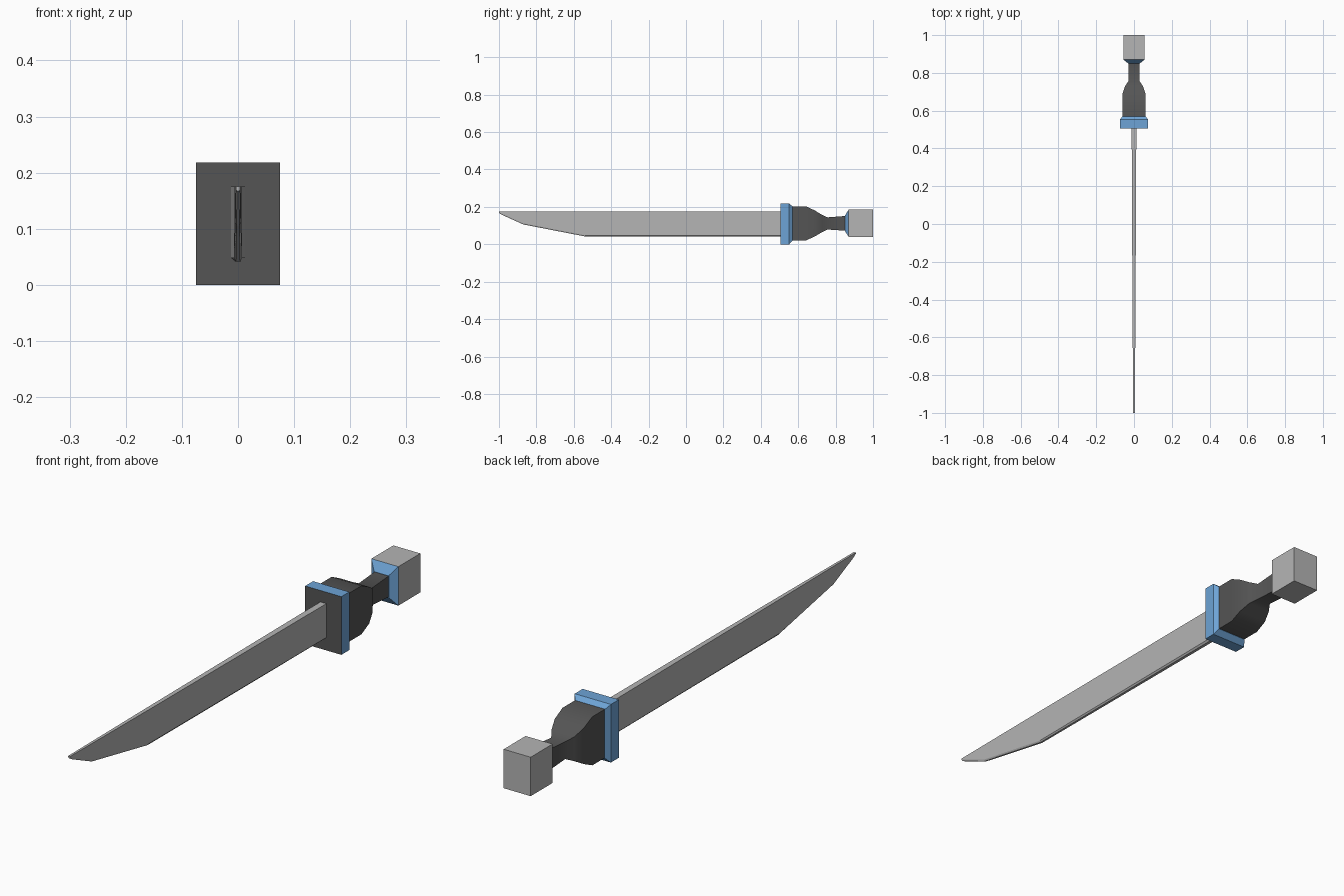
import bpy, bmesh, math

if "Cube" in bpy.data.objects:
    bpy.data.objects.remove(bpy.data.objects["Cube"])


def material(name, rgb):
    m = bpy.data.materials.new(name)
    m.diffuse_color = (*rgb, 1)
    m.use_nodes = True
    m.node_tree.nodes["Principled BSDF"].inputs["Base Color"].default_value = m.diffuse_color
    return m


STEEL = material("steel grey", (0.46, 0.46, 0.46))
DARK = material("dark grey", (0.09, 0.09, 0.09))
BLUE = material("blue", (0.155, 0.37, 0.67))


def loft(name, rings, mats, rule=None, smooth=False):
    """Join rings of points along y into a closed solid; rule(face) picks the material."""
    bm = bmesh.new()
    loops = [[bm.verts.new(p) for p in ring] for ring in rings]
    for a, b in zip(loops, loops[1:]):
        n = len(a)
        for i in range(n):
            bm.faces.new((a[i], a[(i + 1) % n], b[(i + 1) % n], b[i]))
    bm.faces.new(loops[0])
    bm.faces.new(loops[-1])
    bmesh.ops.recalc_face_normals(bm, faces=bm.faces)
    for f in bm.faces:
        f.smooth = smooth
        if rule:
            f.material_index = rule(f)
    me = bpy.data.meshes.new(name)
    bm.to_mesh(me)
    bm.free()
    for m in mats:
        me.materials.append(m)
    if smooth:
        me.set_sharp_from_angle(angle=math.radians(35))
    ob = bpy.data.objects.new(name, me)
    bpy.context.collection.objects.link(ob)
    return ob


def rect(y, hw, z0, z1):
    return [(-hw, y, z0), (hw, y, z0), (hw, y, z1), (-hw, y, z1)]


def blade_ring(y, zb, hw):
    c = min(0.006, (0.175 - zb) / 2)
    return [(-hw * 0.5, y, zb), (hw * 0.5, y, zb), (hw, y, zb + c),
            (hw, y, 0.175), (-hw, y, 0.175), (-hw, y, zb + c)]


# blade: straight spine, angled tip, small bevel along the cutting edge
loft("blade", [blade_ring(*s) for s in (
    (0.52, 0.042, 0.0125), (-0.54, 0.042, 0.0075),
    (-0.87, 0.106, 0.005), (-0.985, 0.158, 0.004), (-1.0, 0.167, 0.004))], [STEEL])

# guard: blue block with chamfered back and a dark front face
loft("guard", [rect(0.505, 0.075, 0.0, 0.218), rect(0.552, 0.075, 0.0, 0.218),
               rect(0.57, 0.062, 0.02, 0.202)], [BLUE, DARK],
     lambda f: 1 if f.normal.y < -0.9 else 0)

# grip: bulges near the guard and narrows to a neck
loft("grip", [rect(*s) for s in (
    (0.56, 0.062, 0.021, 0.203), (0.643, 0.062, 0.021, 0.203),
    (0.69, 0.061, 0.043, 0.180), (0.728, 0.048, 0.065, 0.157),
    (0.757, 0.029, 0.079, 0.144), (0.86, 0.029, 0.072, 0.152))], [DARK], smooth=True)

# pommel: blue tapered collar and a steel block
loft("pommel_collar", [rect(0.85, 0.031, 0.07, 0.154), rect(0.87, 0.056, 0.04, 0.186)], [BLUE])
loft("pommel", [rect(0.87, 0.056, 0.04, 0.186), rect(1.0, 0.056, 0.04, 0.186)], [STEEL])
